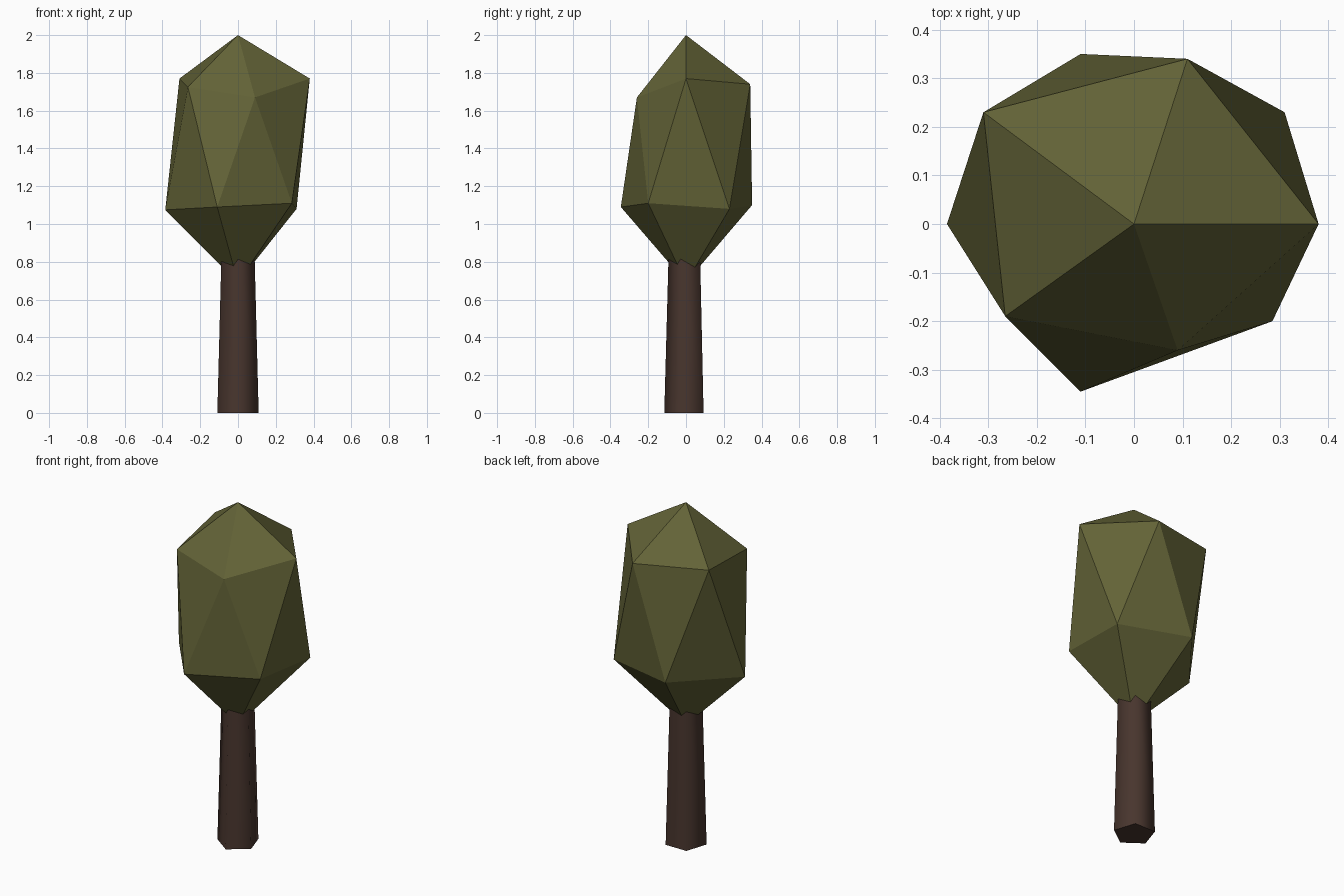
import bpy
import bmesh
from math import pi
from mathutils import Matrix

cube = bpy.data.objects.get("Cube")
if cube:
    bpy.data.objects.remove(cube, do_unlink=True)


def make_material(name, rgb):
    mat = bpy.data.materials.new(name)
    mat.use_nodes = True
    mat.diffuse_color = (*rgb, 1)
    bsdf = next(n for n in mat.node_tree.nodes if n.type == 'BSDF_PRINCIPLED')
    bsdf.inputs["Base Color"].default_value = (*rgb, 1)
    bsdf.inputs["Roughness"].default_value = 0.9
    return mat


def make_object(name, bm, mat):
    bmesh.ops.recalc_face_normals(bm, faces=bm.faces)
    mesh = bpy.data.meshes.new(name)
    bm.to_mesh(mesh)
    bm.free()
    mesh.materials.append(mat)
    obj = bpy.data.objects.new(name, mesh)
    bpy.context.collection.objects.link(obj)
    return obj


# Trunk: tapered five-sided post with smooth sides and flat ends
TRUNK_HEIGHT = 0.88
bm = bmesh.new()
bmesh.ops.create_cone(bm, cap_ends=True, segments=5, radius1=0.115,
                      radius2=0.091, depth=TRUNK_HEIGHT)
bm.normal_update()
low = min(bm.verts, key=lambda v: (round(v.co.z, 3), v.co.y))
turn = -pi / 2 - Matrix.Identity(2).col[0].angle_signed(low.co.xy) * -1
bmesh.ops.rotate(bm, verts=bm.verts, matrix=Matrix.Rotation(turn, 3, 'Z'))
bmesh.ops.translate(bm, verts=bm.verts, vec=(0, 0, TRUNK_HEIGHT / 2))
for face in bm.faces:
    face.smooth = abs(face.normal.z) < 0.5
for edge in bm.edges:
    edge.smooth = all(f.smooth for f in edge.link_faces)
make_object("trunk", bm, make_material("dark brown bark", (0.065, 0.036, 0.027)))

# Crown: irregular twenty-sided ball, two staggered rings between two tips
upper = [(0.38, 0, 1.77), (0.11, 0.34, 1.74), (-0.31, 0.23, 1.77),
         (-0.265, -0.19, 1.725), (0.09, -0.26, 1.67)]
lower = [(0.31, 0.23, 1.08), (-0.11, 0.35, 1.10), (-0.385, 0, 1.075),
         (-0.11, -0.345, 1.09), (0.285, -0.2, 1.11)]
bm = bmesh.new()
top = bm.verts.new((0, 0, 2))
bottom = bm.verts.new((0, 0, 0.69))
up = [bm.verts.new(p) for p in upper]
lo = [bm.verts.new(p) for p in lower]
for i in range(5):
    j = (i + 1) % 5
    bm.faces.new((top, up[i], up[j]))
    bm.faces.new((up[i], lo[i], up[j]))
    bm.faces.new((up[j], lo[i], lo[j]))
    bm.faces.new((bottom, lo[j], lo[i]))
make_object("crown", bm, make_material("olive green leaves", (0.125, 0.125, 0.038)))
